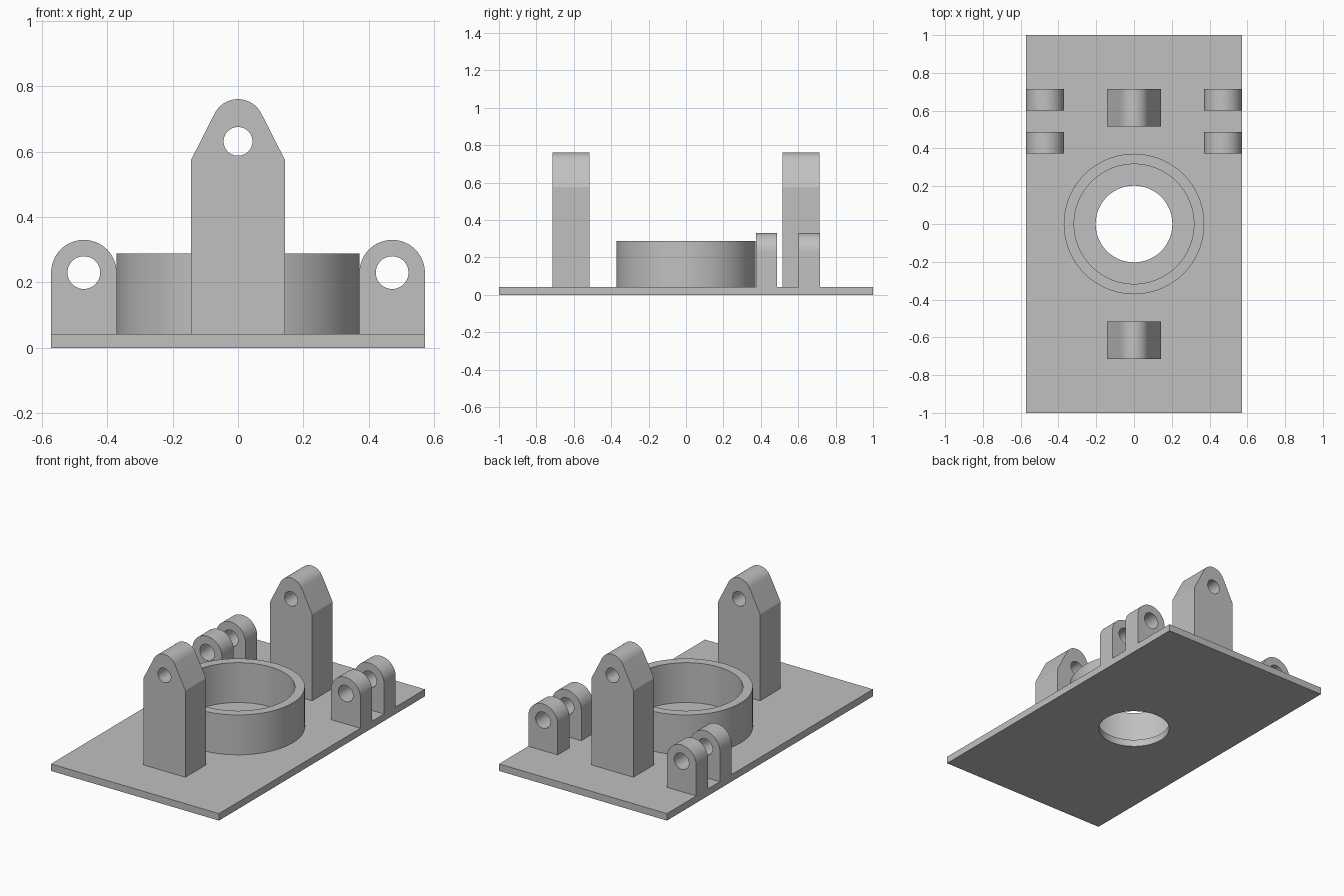
import bpy
import bmesh
import math
from mathutils import Matrix, Vector

cube = bpy.data.objects.get("Cube")
if cube:
    bpy.data.objects.remove(cube, do_unlink=True)

GREY = (0.53, 0.53, 0.53, 1.0)
metal = bpy.data.materials.new("plain_grey")
metal.use_nodes = True
metal.diffuse_color = GREY
metal.node_tree.nodes["Principled BSDF"].inputs["Base Color"].default_value = GREY

PLATE_TOP = 0.043
UPRIGHT = Matrix.Rotation(math.radians(90), 4, "X")


def arc(cx, cy, r, start, end, steps):
    angles = [math.radians(start + (end - start) * i / steps) for i in range(steps + 1)]
    return [(cx + r * math.cos(a), cy + r * math.sin(a)) for a in angles]


def circle(cx, cy, r, steps=64):
    return arc(cx, cy, r, 0, 360, steps)[:-1]


def prism(name, loops, depth, matrix):
    """Fill an outline with its holes, then extrude it along local z."""
    bm = bmesh.new()
    for loop in loops:
        verts = [bm.verts.new((x, y, 0)) for x, y in loop]
        for a, b in zip(verts, verts[1:] + verts[:1]):
            bm.edges.new((a, b))
    bmesh.ops.triangle_fill(bm, edges=bm.edges[:], use_beauty=True, normal=Vector((0, 0, 1)))
    result = bmesh.ops.extrude_face_region(bm, geom=bm.faces[:], use_keep_orig=True)
    top = [v for v in result["geom"] if isinstance(v, bmesh.types.BMVert)]
    bmesh.ops.translate(bm, verts=top, vec=(0, 0, depth))
    bmesh.ops.recalc_face_normals(bm, faces=bm.faces[:])
    mesh = bpy.data.meshes.new(name)
    bm.to_mesh(mesh)
    bm.free()
    mesh.materials.append(metal)
    obj = bpy.data.objects.new(name, mesh)
    bpy.context.collection.objects.link(obj)
    obj.matrix_world = matrix
    bpy.ops.object.select_all(action="DESELECT")
    obj.select_set(True)
    bpy.context.view_layer.objects.active = obj
    bpy.ops.object.shade_smooth_by_angle(angle=math.radians(25))
    return obj


def upright(name, loops, y_front, y_back):
    """Stand an x-z outline up between two depths."""
    return prism(name, loops, y_back - y_front, Matrix.Translation((0, y_back, 0)) @ UPRIGHT)


# Base plate with central bore
plate = [(-0.571, -1), (0.571, -1), (0.571, 1), (-0.571, 1)]
prism("base_plate", [plate, circle(0, 0, 0.203)], PLATE_TOP, Matrix())

# Collar around the bore
prism("collar", [circle(0, 0, 0.372, 96), circle(0, 0, 0.317, 96)], 0.245,
      Matrix.Translation((0, 0, PLATE_TOP)))

# Tall tapered lugs at front and back
tall = [(-0.143, PLATE_TOP), (0.143, PLATE_TOP), (0.143, 0.575)]
tall += arc(0, 0.68, 0.08, 27, 153, 24) + [(-0.143, 0.575)]
tall_hole = circle(0, 0.631, 0.044, 40)
for name, y in (("front_tall_lug", -0.715), ("back_tall_lug", 0.515)):
    upright(name, [tall, tall_hole], y, y + 0.2)

# Paired round-topped lugs on both sides
for side, sign in (("left", 1), ("right", -1)):
    cx = sign * 0.471
    outline = [(cx - 0.1, PLATE_TOP), (cx + 0.1, PLATE_TOP)] + arc(cx, 0.23, 0.1, 0, 180, 32)
    hole = circle(cx, 0.23, 0.05, 40)
    for place, y in (("front", 0.373), ("back", 0.602)):
        upright(f"{side}_{place}_small_lug", [outline, hole], y, y + 0.114)
